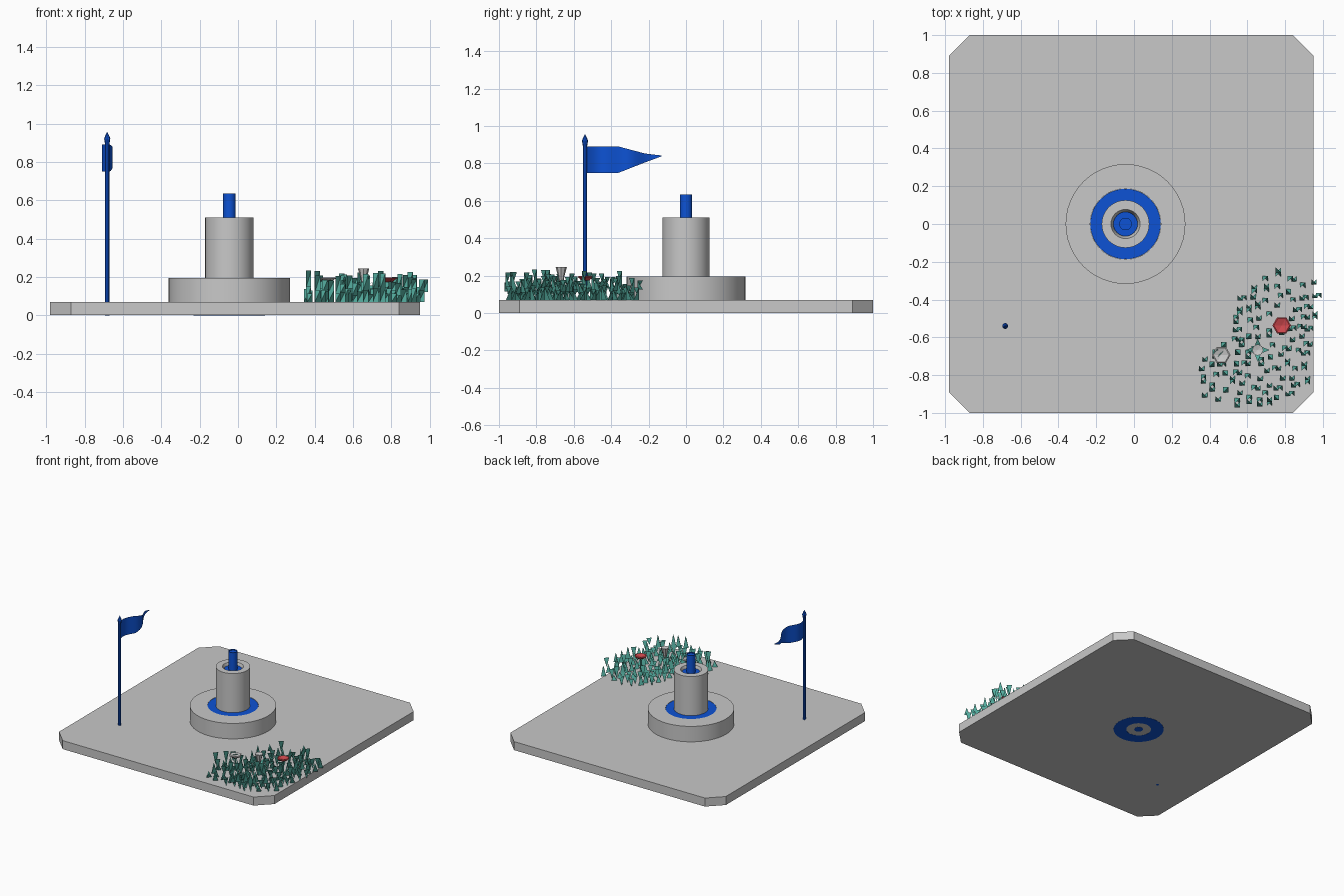
import bpy, bmesh, math, random
from mathutils import Vector, Matrix

random.seed(4)
cube = bpy.data.objects.get("Cube")
if cube:
    bpy.data.objects.remove(cube, do_unlink=True)


def material(name, rgb):
    m = bpy.data.materials.new(name)
    m.use_nodes = True
    m.diffuse_color = (*rgb, 1)
    m.node_tree.nodes["Principled BSDF"].inputs["Base Color"].default_value = (*rgb, 1)
    return m


STONE = material("pale stone", (0.58, 0.58, 0.58))
BLUE = material("deep blue", (0.004, 0.085, 0.66))
TEAL = material("grass teal", (0.09, 0.42, 0.35))
RED = material("petal red", (0.62, 0.065, 0.075))


def finish(name, bm, mat, smooth=False, recalc=True):
    if recalc:
        bmesh.ops.recalc_face_normals(bm, faces=bm.faces)
    mesh = bpy.data.meshes.new(name)
    bm.to_mesh(mesh)
    bm.free()
    mesh.materials.append(mat)
    ob = bpy.data.objects.new(name, mesh)
    bpy.context.collection.objects.link(ob)
    if smooth:
        bpy.ops.object.select_all(action='DESELECT')
        ob.select_set(True)
        bpy.context.view_layer.objects.active = ob
        bpy.ops.object.shade_smooth_by_angle(angle=math.radians(35))
    return ob


def lathe(name, center, profile, mat, sides=48, smooth=True, closed=False):
    """Spin an (r, z) profile around a vertical axis."""
    bm = bmesh.new()
    verts = [bm.verts.new((r, 0, z)) for r, z in profile]
    pairs = list(zip(verts, verts[1:]))
    if closed:
        pairs.append((verts[-1], verts[0]))
    edges = [bm.edges.new(p) for p in pairs]
    bmesh.ops.spin(bm, geom=verts + edges, cent=(0, 0, 0), axis=(0, 0, 1),
                   angle=math.tau, steps=sides)
    bmesh.ops.remove_doubles(bm, verts=bm.verts, dist=0.0005)
    bmesh.ops.translate(bm, verts=bm.verts, vec=(center[0], center[1], 0))
    return finish(name, bm, mat, smooth)


# Plaza slab with clipped corners
GROUND = 0.07
X0, X1, CUT = -0.98, 0.95, 0.11
outline = [(X0 + CUT, -1), (X1 - CUT, -1), (X1, CUT - 1), (X1, 1 - CUT),
           (X1 - CUT, 1), (X0 + CUT, 1), (X0, 1 - CUT), (X0, CUT - 1)]
bm = bmesh.new()
slab = bm.faces.new([bm.verts.new((x, y, 0.001)) for x, y in outline])
top = bmesh.ops.extrude_face_region(bm, geom=[slab], use_keep_orig=True)
bmesh.ops.translate(bm, vec=(0, 0, GROUND - 0.001),
                    verts=[v for v in top["geom"] if isinstance(v, bmesh.types.BMVert)])
finish("plaza_slab", bm, STONE)

# Fountain
F = (-0.045, 0)
lathe("fountain_basin", F, [(0.317, GROUND), (0.317, 0.195), (0.187, 0.195),
                            (0.187, GROUND)], STONE, closed=True)
lathe("basin_water", F, [(0.186, 0), (0.186, 0.193), (0.092, 0.193), (0.092, 0)],
      BLUE, closed=True)
lathe("fountain_column", F, [(0.126, GROUND), (0.126, 0.51), (0.077, 0.51),
                             (0.064, 0.48), (0.064, GROUND)], STONE, closed=True)
lathe("column_water", F, [(0.064, 0.47), (0.064, 0.49), (0, 0.49)], BLUE)
lathe("water_jet", F, [(0, 0), (0.033, 0), (0.033, 0.635), (0.027, 0.635),
                       (0.027, 0.628), (0, 0.628)], BLUE, sides=24)

# Flag pole, finial and waving pennant
P = (-0.682, -0.54)
lathe("flag_pole", P, [(0, 0), (0.011, 0), (0.011, 0.9), (0, 0.9)], BLUE, sides=8)
lathe("pole_finial", P, [(0, 0.89), (0.011, 0.89), (0.016, 0.92), (0.011, 0.935),
                         (0, 0.957)], BLUE, sides=8, smooth=False)


def flag_span(y):
    """Lower and upper height of the pennant at y."""
    keys = [(-0.54, 0.75, 0.89), (-0.36, 0.75, 0.89), (-0.22, 0.805, 0.853), (-0.13, 0.838, 0.842)]
    for (a, lo, hi), (b, lo2, hi2) in zip(keys, keys[1:]):
        if y <= b + 1e-6:
            t = (y - a) / (b - a)
            return lo + t * (lo2 - lo), hi + t * (hi2 - hi)
    return keys[-1][1:]


bm = bmesh.new()
columns = []
STEPS = 41
for i in range(STEPS + 1):
    y = P[1] + 0.41 * i / STEPS
    x = P[0] - 0.027 * math.sin(math.tau * (y + 0.53) / 0.29)
    columns.append([bm.verts.new((x, y, z)) for z in flag_span(y)])
for a, b in zip(columns, columns[1:]):
    bm.faces.new((a[0], b[0], b[1], a[1]))
finish("flag_pennant", bm, BLUE, smooth=True, recalc=False)

# Grass patch: twisted blades, some with a second joint
PATCH = [(0.34, -0.93), (0.36, -0.72), (0.52, -0.6), (0.56, -0.38), (0.74, -0.25),
         (0.96, -0.29), (0.96, -0.62), (0.93, -0.82), (0.74, -0.95)]


def in_patch(x, y):
    inside = False
    for (ax, ay), (bx, by) in zip(PATCH, PATCH[1:] + PATCH[:1]):
        if (ay > y) != (by > y) and x < ax + (y - ay) * (bx - ax) / (by - ay):
            inside = not inside
    return inside


def twisted_blade(bm, x, y, z0, z1, turn):
    """Ribbon whose top edge is crosswise to its bottom edge."""
    h = 0.014
    s = h * turn
    a, b = bm.verts.new((x - h, y - s, z0)), bm.verts.new((x + h, y + s, z0))
    c, d = bm.verts.new((x + h, y - s, z1)), bm.verts.new((x - h, y + s, z1))
    bm.faces.new((a, b, c))
    bm.faces.new((a, c, d))


bm = bmesh.new()
spots = []
for _ in range(3000):
    x, y = random.uniform(0.34, 0.96), random.uniform(-0.95, -0.25)
    if len(spots) < 95 and in_patch(x, y) and all(math.dist((x, y), s) > 0.046 for s in spots):
        spots.append((x, y))
        turn = random.choice((-1, 1))
        low = random.uniform(0.11, 0.15)
        twisted_blade(bm, x, y, GROUND, low, turn)
        if random.random() < 0.6:
            ox, oy = random.choice(((0, 0), (0.02, 0), (-0.02, 0), (0, 0.02), (0, -0.02)))
            twisted_blade(bm, x + ox, y + oy, low - 0.01,
                          low + random.uniform(0.03, 0.085), -turn)
finish("grass_blades", bm, TEAL, recalc=False)


# Flowers
def open_flower(name, at, mat):
    lathe(name + "_stem", at, [(0.006, GROUND), (0.006, 0.18)], TEAL, sides=5, smooth=False)
    lathe(name + "_petals", at, [(0, 0.172), (0.022, 0.174), (0.049, 0.193), (0.042, 0.197),
                                 (0, 0.186)], mat, sides=6, smooth=False)


open_flower("red_flower", (0.782, -0.537), RED)
open_flower("pale_flower", (0.462, -0.693), STONE)

T = (0.655, -0.667)
lathe("cup_flower_stem", T, [(0.006, GROUND), (0.006, 0.18)], TEAL, sides=5, smooth=False)
lathe("cup_flower_petals", T, [(0, 0.165), (0.012, 0.17), (0.018, 0.2), (0.03, 0.245),
                               (0, 0.238)], STONE, sides=8, smooth=False)
bm = bmesh.new()
for k in range(4):
    turn = Matrix.Rotation(k * math.pi / 2, 3, 'Z')
    leaf = [(0.005, 0, 0.15), (0.028, -0.014, 0.165), (0.062, 0, 0.18), (0.028, 0.014, 0.165)]
    bm.faces.new([bm.verts.new(turn @ Vector(p) + Vector((*T, 0))) for p in leaf])
finish("cup_flower_leaves", bm, TEAL, recalc=False)
